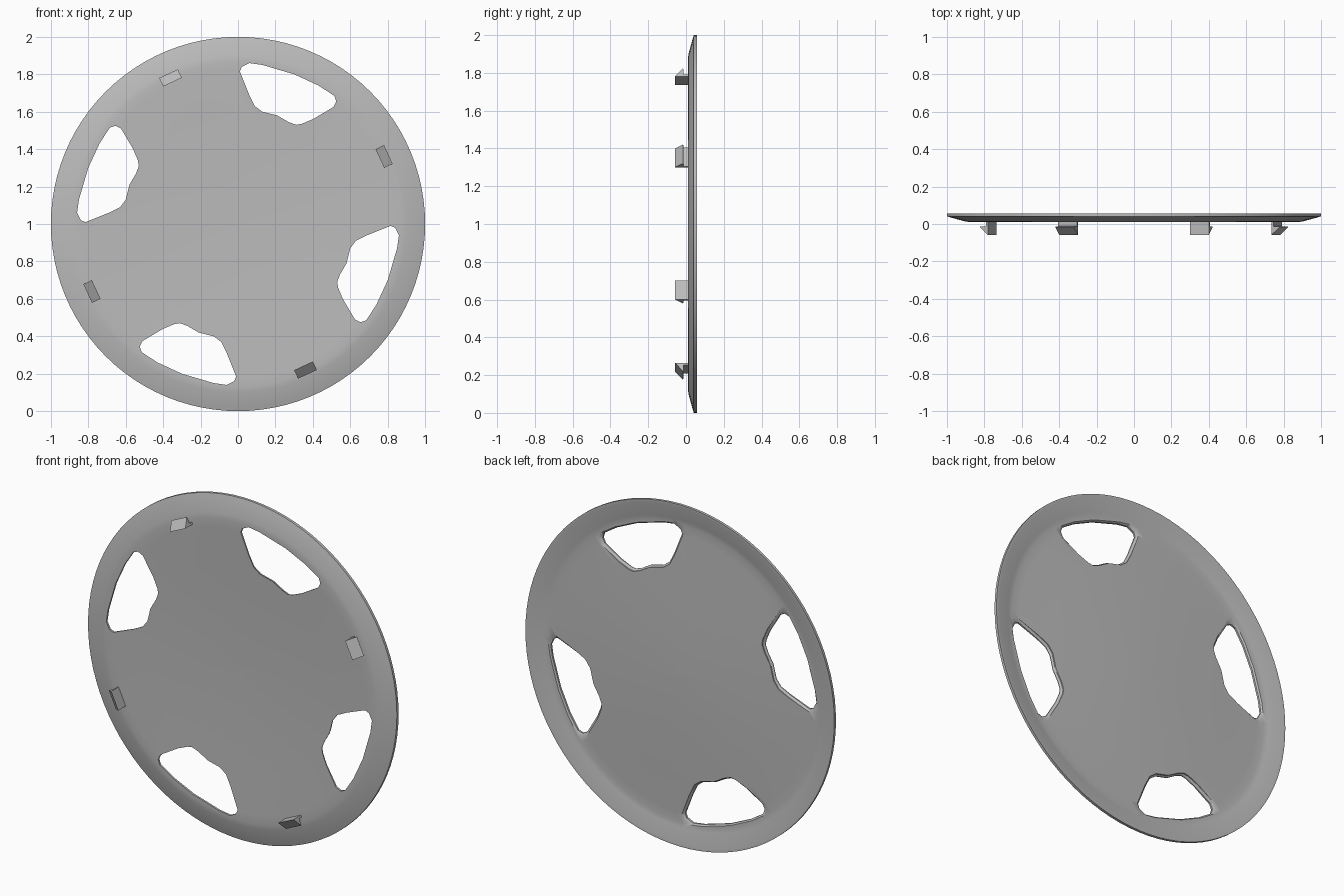
import bpy, bmesh, math
from mathutils import Matrix, Vector

if "Cube" in bpy.data.objects:
    bpy.data.objects.remove(bpy.data.objects["Cube"])

SEGMENTS = 96
HUB = Vector((0, 0, 1))

grey = bpy.data.materials.new("plain_grey")
grey.use_nodes = True
grey.diffuse_color = (0.5, 0.5, 0.5, 1)
grey.node_tree.nodes["Principled BSDF"].inputs["Base Color"].default_value = (0.5, 0.5, 0.5, 1)


def make_object(name, bm):
    bmesh.ops.recalc_face_normals(bm, faces=bm.faces)
    mesh = bpy.data.meshes.new(name)
    bm.to_mesh(mesh)
    bm.free()
    mesh.materials.append(grey)
    obj = bpy.data.objects.new(name, mesh)
    bpy.context.collection.objects.link(obj)
    return obj


def loft(bm, rings):
    """Skin closed rings of points and cap both ends."""
    loops = [[bm.verts.new(p) for p in ring] for ring in rings]
    n = len(loops[0])
    for a, b in zip(loops, loops[1:]):
        for i in range(n):
            bm.faces.new((a[i], a[(i + 1) % n], b[(i + 1) % n], b[i]))
    bm.faces.new(loops[0])
    bm.faces.new(loops[-1])


def quarter_turn(k):
    return Matrix.Translation(HUB) @ Matrix.Rotation(k * math.pi / 2, 4, 'Y')


# Shallow dished cover: (radius, depth) from front centre around the rim to back centre
profile = [(0.02, 0.030), (0.3, 0.027), (0.6, 0.019), (0.82, 0.011), (0.87, 0.010),
           (0.9, 0.013), (0.98, 0.035), (1.0, 0.041), (1.0, 0.057), (0.985, 0.057),
           (0.9, 0.033), (0.87, 0.030), (0.82, 0.031), (0.6, 0.039), (0.3, 0.049),
           (0.02, 0.053)]
angles = [math.tau * i / SEGMENTS for i in range(SEGMENTS)]
bm = bmesh.new()
loft(bm, [[(r * math.cos(a), y, 1 + r * math.sin(a)) for a in angles] for r, y in profile])
cover = make_object("wheel_cover", bm)

# Four rounded windows, flared toward the back
outline = [(0.02, 0.84), (0.06, 0.86), (0.13, 0.85), (0.30, 0.80), (0.43, 0.74),
           (0.515, 0.685), (0.525, 0.655), (0.51, 0.625), (0.40, 0.56), (0.34, 0.535),
           (0.31, 0.53), (0.27, 0.545), (0.21, 0.58), (0.13, 0.60), (0.09, 0.63),
           (0.06, 0.69), (0.02, 0.79), (0.01, 0.815)]
cx = sum(p[0] for p in outline) / len(outline)
cz = sum(p[1] for p in outline) / len(outline)
bm = bmesh.new()
for k in range(4):
    turn = quarter_turn(k)
    loft(bm, [[turn @ Vector((cx + (x - cx) * s, y, cz + (z - cz) * s)) for x, z in outline]
              for y, s in [(-0.1, 1), (0.022, 1), (0.032, 1.07), (0.1, 1.1)]])
cutter = make_object("window_cutter", bm)
cutter.hide_render = True
cut = cover.modifiers.new("windows", 'BOOLEAN')
cut.operation = 'DIFFERENCE'
cut.solver = 'EXACT'
cut.object = cutter
bpy.context.view_layer.objects.active = cover
cover.select_set(True)
bpy.ops.object.modifier_apply(modifier=cut.name)
bpy.data.objects.remove(cutter)
bpy.ops.object.shade_smooth_by_angle(angle=math.radians(30))

# Four wedge-shaped retaining clips
wedge = [(0.835, 0.02), (0.835, -0.058), (0.885, -0.015), (0.847, -0.012), (0.847, 0.02)]
for k in range(4):
    turn = quarter_turn(k) @ Matrix.Rotation(math.radians(-24.8), 4, 'Y')
    bm = bmesh.new()
    loft(bm, [[turn @ Vector((t, y, r)) for r, y in wedge] for t in (-0.055, 0.055)])
    make_object("clip_%d" % (k + 1), bm)
